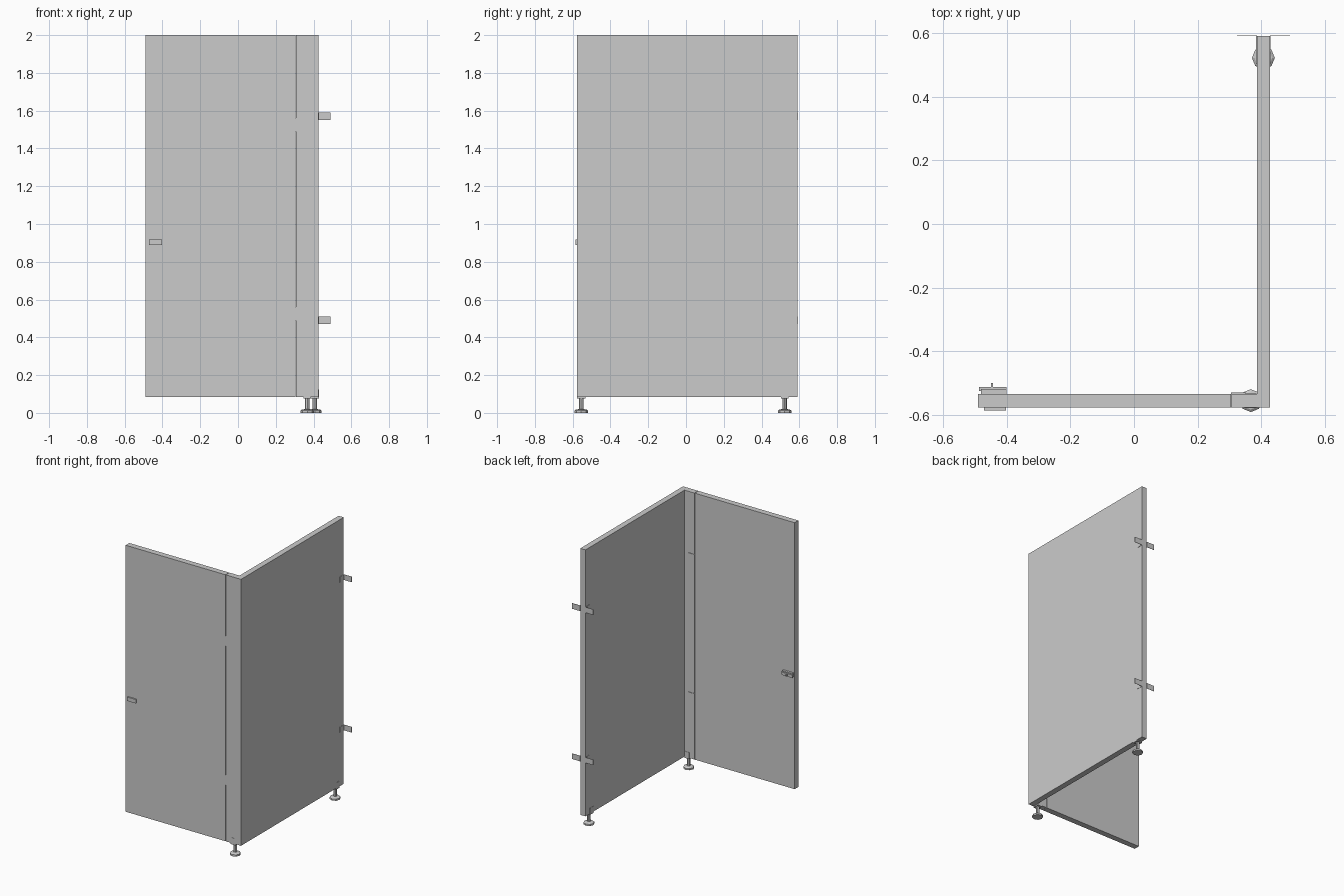
import bpy, bmesh, math
from mathutils import Vector

if "Cube" in bpy.data.objects:
    bpy.data.objects.remove(bpy.data.objects["Cube"])


def prism(name, pts, z0, z1):
    """Extrude a plan outline between two heights."""
    bm = bmesh.new()
    f = bm.faces.new([bm.verts.new((x, y, z0)) for x, y in pts])
    r = bmesh.ops.extrude_face_region(bm, geom=[f])
    vs = [g for g in r["geom"] if isinstance(g, bmesh.types.BMVert)]
    bmesh.ops.translate(bm, verts=vs, vec=(0, 0, z1 - z0))
    bmesh.ops.recalc_face_normals(bm, faces=bm.faces)
    me = bpy.data.meshes.new(name)
    bm.to_mesh(me)
    bm.free()
    ob = bpy.data.objects.new(name, me)
    bpy.context.collection.objects.link(ob)
    return ob


def box(name, x0, x1, y0, y1, z0, z1):
    return prism(name, [(x0, y0), (x1, y0), (x1, y1), (x0, y1)], z0, z1)


def lathe(name, x, y, profile, sides=8):
    """Revolve a closed-ended (radius, height) profile about a vertical axis."""
    bm = bmesh.new()
    rings = [[bm.verts.new((x + r * math.cos(2 * math.pi * i / sides),
                            y + r * math.sin(2 * math.pi * i / sides), z))
              for i in range(sides)] for r, z in profile]
    for a, b in zip(rings, rings[1:]):
        for i in range(sides):
            j = (i + 1) % sides
            bm.faces.new((a[i], a[j], b[j], b[i]))
    bm.faces.new(rings[0][::-1])
    bm.faces.new(rings[-1])
    me = bpy.data.meshes.new(name)
    bm.to_mesh(me)
    bm.free()
    ob = bpy.data.objects.new(name, me)
    bpy.context.collection.objects.link(ob)
    return ob


# Panel faces and heights
XI, XO = 0.386, 0.427      # side panel inner / outer
YF, YB = -0.576, -0.534    # front panel outer / inner
YW = 0.591                 # wall plane
Z0, Z1 = 0.085, 2.0
XM, YM = (XI + XO) / 2, (YF + YB) / 2
T = 0.002                  # sheet metal thickness

# Panels, mitred at the corner
prism("side_panel", [(XO, YF), (XO, YW), (XI, YW), (XI, YB)], Z0, Z1)
prism("front_pilaster", [(0.307, YF), (XO, YF), (XI, YB), (0.307, YB)], Z0, Z1)
box("door", -0.49, 0.304, YF, YB, Z0, Z1)

# Hinges: knuckle filling the gap plus a leaf on the inner face
for n, z in enumerate((0.525, 1.525)):
    box(f"hinge_knuckle_{n}", 0.304, 0.307, YF, YB + 0.004, z - 0.035, z + 0.035)
    box(f"hinge_leaf_{n}", 0.305, 0.352, YB, YB + 0.004, z - 0.035, z + 0.035)

# Wall brackets: L-shaped, one on each side of the side panel
for n, z in enumerate((0.49, 1.57)):
    for s, side in ((1, "outer"), (-1, "inner")):
        h = (XO - XI) / 2
        pts = [(h, 0.545), (h + T, 0.545), (h + T, YW), (0.083, YW),
               (0.083, YW + T), (h, YW + T)]
        prism(f"wall_bracket_{side}_{n}", [(XM + s * x, y) for x, y in pts],
              z - 0.02, z + 0.02)

# Adjustable feet
FOOT = [(0.036, 0), (0.036, 0.012), (0.028, 0.018), (0.012, 0.02), (0.012, 0.079)]
lathe("pilaster_foot", 0.367, YM, FOOT)
lathe("side_foot", XM, 0.522, FOOT)

# Foot saddles: a base plate with a cheek on each panel face
box("pilaster_saddle_base", 0.347, 0.385, YF - T, YB + T, 0.077, Z0)
for y, side in ((YF - T, "outer"), (YB, "inner")):
    box(f"pilaster_saddle_{side}", 0.347, 0.385, y, y + T, 0.079, 0.125)
box("side_saddle_base", XI - T, XO + T, 0.502, 0.542, 0.077, Z0)
for x, side in ((XI - T, "inner"), (XO, "outer")):
    box(f"side_saddle_{side}", x, x + T, 0.502, 0.542, 0.079, 0.125)

# Door lock: outer indicator, inner case, sliding bolt and knob
box("lock_indicator", -0.472, -0.402, YF - 0.01, YF, 0.89, 0.918)
box("lock_case", -0.48, -0.40, YB, -0.518, 0.888, 0.92)
box("lock_bolt", -0.487, -0.40, -0.524, -0.512, 0.896, 0.912)
box("lock_knob", -0.449, -0.443, -0.512, -0.499, 0.896, 0.912)
